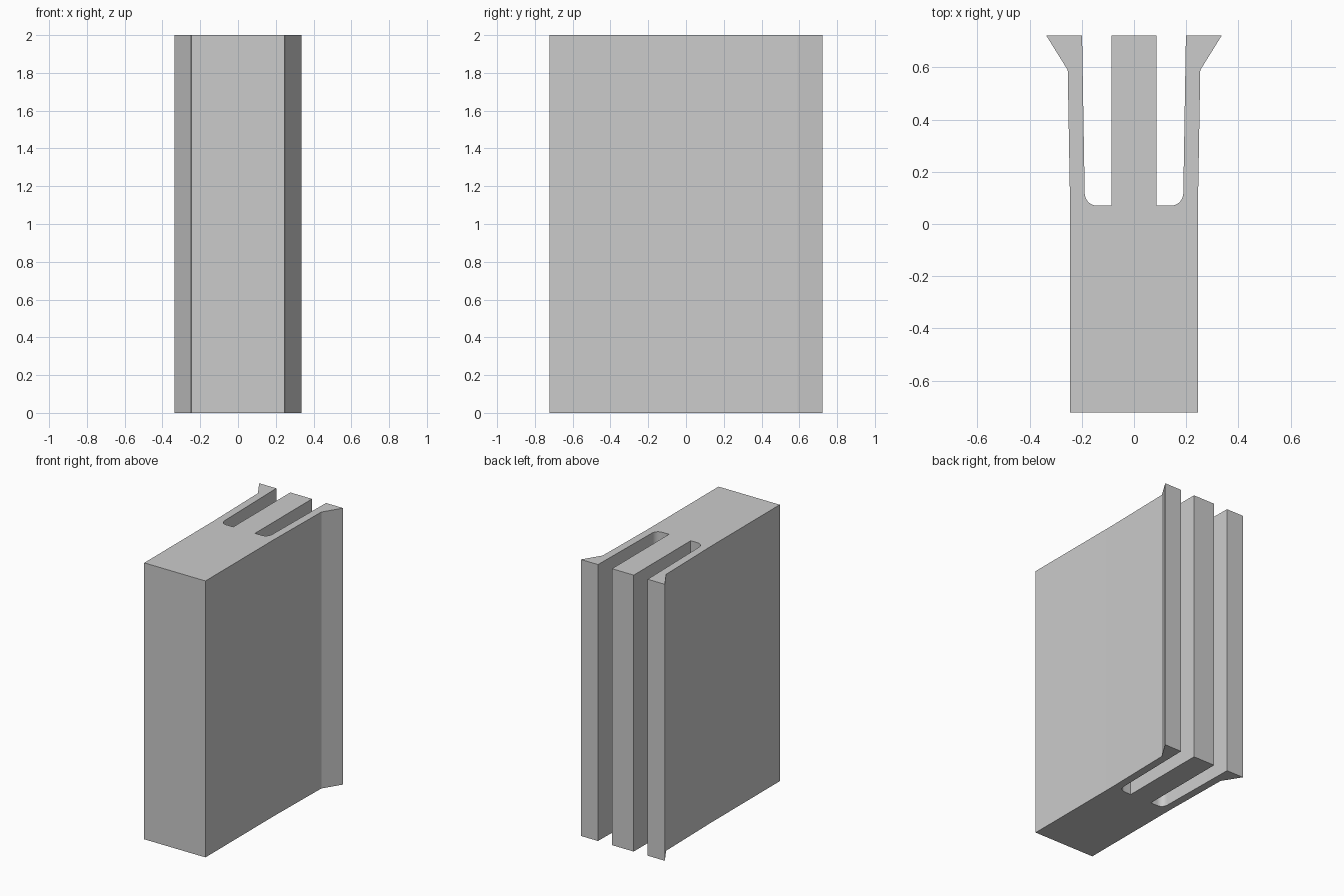
import bpy
import bmesh
from math import sin, cos, pi, radians

cube = bpy.data.objects.get("Cube")
if cube:
    bpy.data.objects.remove(cube, do_unlink=True)

HEIGHT = 2.0
BACK, FRONT = 0.722, -0.722
SLOT_END = 0.07
RADIUS = 0.048
SLOT_OUTER = 0.189

# Plain grey material
grey = bpy.data.materials.new("plain_grey")
grey.use_nodes = True
colour = (0.6, 0.6, 0.6, 1.0)
grey.diffuse_color = colour
grey.node_tree.nodes["Principled BSDF"].inputs["Base Color"].default_value = colour

# Half profile: solid body, thin side arm with a flared lip, rounded slot, centre tongue
half = [(0.245, FRONT), (0.245, 0.07), (0.254, 0.59), (0.336, BACK), (0.199, BACK)]
steps = 8
for i in range(steps + 1):
    a = i / steps * pi / 2
    half.append((SLOT_OUTER - RADIUS + RADIUS * cos(a),
                 SLOT_END + RADIUS - RADIUS * sin(a)))
half += [(0.087, SLOT_END), (0.087, BACK)]
profile = half + [(-x, y) for x, y in reversed(half)]

# Extrude the mirrored profile upwards
bm = bmesh.new()
base = bm.faces.new([bm.verts.new((x, y, 0)) for x, y in profile])
top = bmesh.ops.extrude_face_region(bm, geom=[base], use_keep_orig=True)
bmesh.ops.translate(bm, vec=(0, 0, HEIGHT),
                    verts=[g for g in top["geom"] if isinstance(g, bmesh.types.BMVert)])
bmesh.ops.recalc_face_normals(bm, faces=bm.faces)
mesh = bpy.data.meshes.new("slotted_clip_block")
bm.to_mesh(mesh)
bm.free()
mesh.materials.append(grey)

block = bpy.data.objects.new("slotted_clip_block", mesh)
bpy.context.collection.objects.link(block)

# Smooth only the rounded slot corners
bpy.ops.object.select_all(action='DESELECT')
block.select_set(True)
bpy.context.view_layer.objects.active = block
bpy.ops.object.shade_smooth_by_angle(angle=radians(30))
